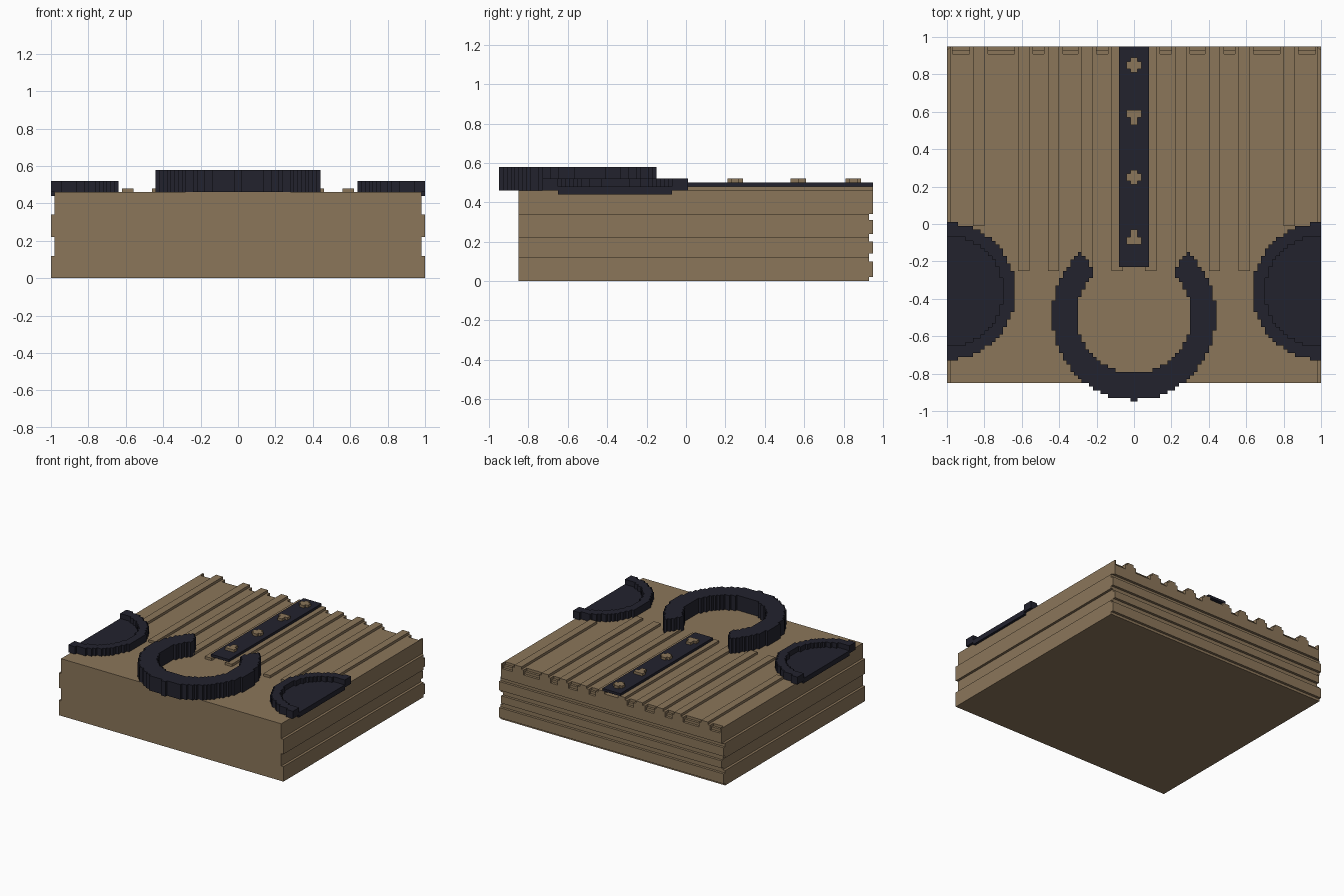
import bpy, bmesh, math

if "Cube" in bpy.data.objects:
    bpy.data.objects.remove(bpy.data.objects["Cube"])

V = 0.02  # block unit


def material(name, rgb):
    m = bpy.data.materials.new(name)
    m.diffuse_color = (*rgb, 1)
    m.use_nodes = True
    m.node_tree.nodes["Principled BSDF"].inputs["Base Color"].default_value = m.diffuse_color
    return m


TAN = material("tan_wood", (0.258, 0.181, 0.102))
NAVY = material("dark_navy", (0.016, 0.016, 0.027))


def finish(name, bm, mat):
    bmesh.ops.recalc_face_normals(bm, faces=bm.faces)
    me = bpy.data.meshes.new(name)
    bm.to_mesh(me)
    bm.free()
    me.materials.append(mat)
    ob = bpy.data.objects.new(name, me)
    bpy.context.collection.objects.link(ob)
    return ob


def add_box(bm, x0, x1, y0, y1, z0, z1):
    r = bmesh.ops.create_cube(bm, size=1)
    for v in r["verts"]:
        v.co = ((x0 + x1) / 2 + v.co.x * (x1 - x0),
                (y0 + y1) / 2 + v.co.y * (y1 - y0),
                (z0 + z1) / 2 + v.co.z * (z1 - z0))


def box(name, mat, *dims):
    bm = bmesh.new()
    add_box(bm, *dims)
    return finish(name, bm, mat)


def block_shape(name, mat, inside, xr, yr, z0, z1):
    """Extrude all grid cells whose centre passes the test."""
    bm = bmesh.new()
    for i in range(round((xr[1] - xr[0]) / V)):
        for j in range(round((yr[1] - yr[0]) / V)):
            x, y = xr[0] + i * V, yr[0] + j * V
            if inside(x + V / 2, y + V / 2):
                bm.faces.new([bm.verts.new((x + a, y + b, z0))
                              for a, b in ((0, 0), (V, 0), (V, V), (0, V))])
    bmesh.ops.remove_doubles(bm, verts=bm.verts, dist=0.002)
    r = bmesh.ops.extrude_face_region(bm, geom=bm.faces[:], use_keep_orig=True)
    for g in r["geom"]:
        if isinstance(g, bmesh.types.BMVert):
            g.co.z = z1
    bmesh.ops.dissolve_limit(bm, angle_limit=0.01, verts=bm.verts, edges=bm.edges)
    return finish(name, bm, mat)


# Base block: stacked outlines give the grooved sides and back
def half_width(z):
    return 1.0 if z < 0.12 or 0.22 < z < 0.34 else 0.98


def back(z):
    grooves = ((0, 0.02), (0.10, 0.14), (0.20, 0.24), (0.31, 0.34))
    return 0.93 if any(a < z < b for a, b in grooves) else 0.95


levels = [0, 0.02, 0.10, 0.12, 0.14, 0.20, 0.22, 0.24, 0.31, 0.34, 0.46]
bm = bmesh.new()
rings = []
for a, b in zip(levels, levels[1:]):
    w, d = half_width((a + b) / 2), back((a + b) / 2)
    for z in (a, b):
        rings.append([bm.verts.new(p) for p in
                      ((-w, -0.85, z), (w, -0.85, z), (w, d, z), (-w, d, z))])
for r, s in zip(rings, rings[1:]):
    for k in range(4):
        n = (k + 1) % 4
        bm.faces.new((r[k], r[n], s[n], s[k]))
bm.faces.new(rings[0])
bm.faces.new(rings[-1])
bmesh.ops.remove_doubles(bm, verts=bm.verts, dist=0.001)
bmesh.ops.dissolve_degenerate(bm, dist=0.001, edges=bm.edges)
base = finish("base_block", bm, TAN)

# Stepped notches along the top back edge, between the ridges
upper, lower = bmesh.new(), bmesh.new()
for a, b in ((0.14, 0.20), (0.30, 0.38), (0.48, 0.54), (0.64, 0.78), (0.88, 0.97)):
    for s in (-1, 1):
        x0, x1 = sorted((s * a, s * b))
        add_box(upper, x0, x1, 0.91, 1.0, 0.44, 0.50)
        add_box(lower, x0, x1, 0.93, 1.0, 0.42, 0.47)
for name, cut in (("upper_notch_cutter", upper), ("lower_notch_cutter", lower)):
    cutter = finish(name, cut, TAN)
    cutter.hide_render = True
    cutter.hide_viewport = True
    cutter.display_type = 'WIRE'
    mod = base.modifiers.new(name, 'BOOLEAN')
    mod.operation = 'DIFFERENCE'
    mod.solver = 'EXACT'
    mod.object = cutter

# Long ridges on the top
for x in (0.06, 0.22, 0.40, 0.56, 0.80):
    start = -0.01 if x > 0.7 else -0.25
    for s in (-1, 1):
        x0, x1 = sorted((s * x, s * (x + 0.06)))
        box("ridge", TAN, x0, x1, start, 0.95, 0.46, 0.48)

# Centre strap resting on the ridges
box("centre_strap", NAVY, -0.08, 0.08, -0.23, 0.95, 0.48, 0.50)


# Studs on the strap; the wide bar shifts up or down on some
for y, shift in ((0.85, 0), (0.57, 0.02), (0.25, 0), (-0.07, -0.02)):
    block_shape("stud", TAN,
                lambda px, py: abs(px) < 0.02 or abs(py - y - shift) < 0.02,
                (-0.04, 0.04), (y - 0.04, y + 0.04), 0.50, 0.52)


# Open ring overhanging the front
def in_ring(x, y):
    dy = y + 0.49
    outer = math.hypot(x / 0.436, dy / 0.4505) <= 1.0005
    gap = dy > 0 and abs(x) < 0.20 + 0.6 * (dy - 0.21)
    return outer and math.hypot(x, dy) > 0.305 and not gap


block_shape("open_ring", NAVY, in_ring, (-0.50, 0.50), (-0.99, 0.01), 0.46, 0.58)

# Half-round trays at both sides: raised rim and lower floor
for s in (-1, 1):
    xr = (-1.0, -0.5) if s < 0 else (0.5, 1.0)

    def radius(x, y):
        return math.hypot(x - s, y + 0.36)

    block_shape("tray_rim", NAVY, lambda x, y: 0.30 < radius(x, y) <= 0.365,
                xr, (-0.81, 0.09), 0.46, 0.52)
    block_shape("tray_floor", NAVY, lambda x, y: radius(x, y) <= 0.30,
                xr, (-0.81, 0.09), 0.44, 0.48)
